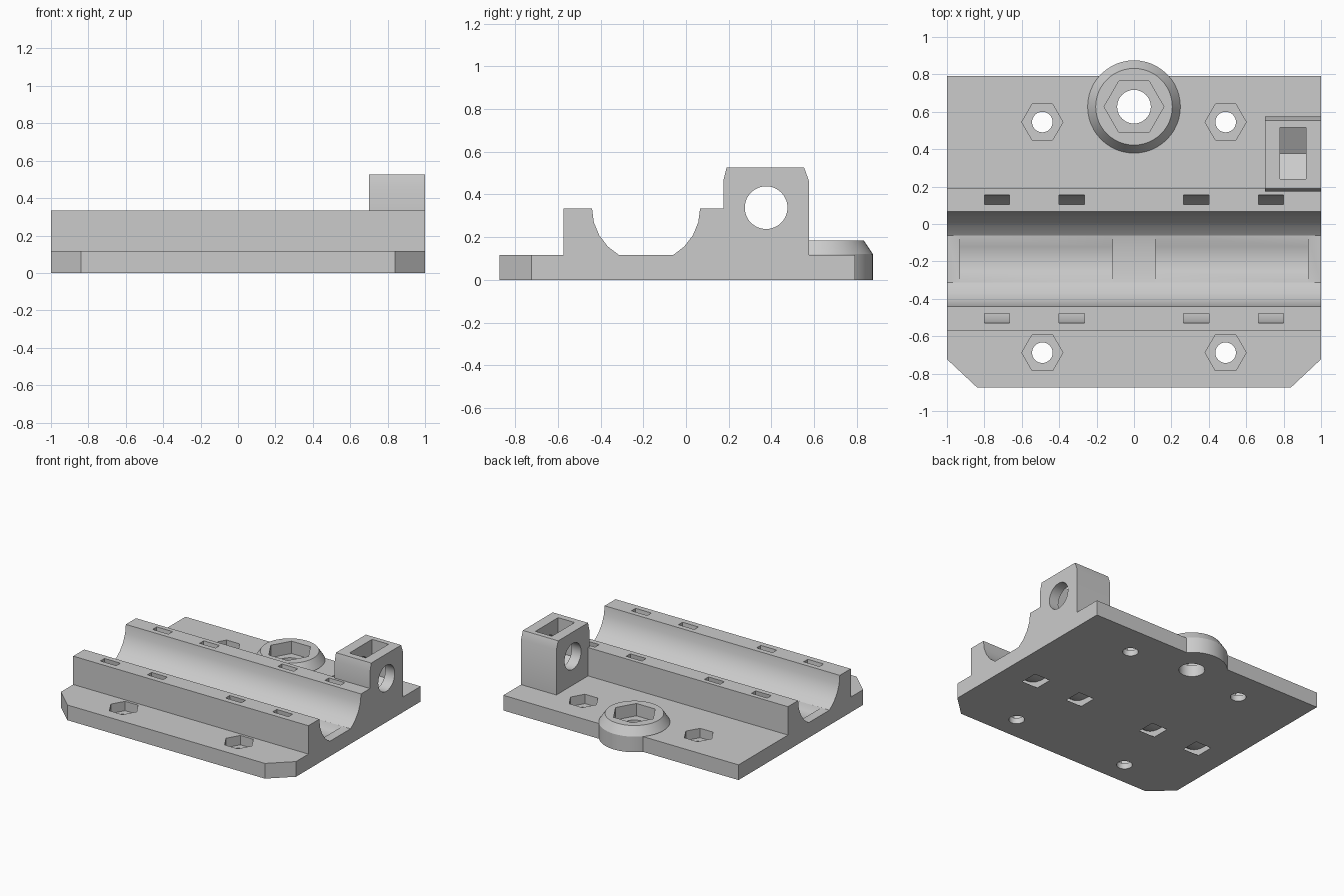
import bpy, bmesh
from math import cos, sin, radians

if "Cube" in bpy.data.objects:
    bpy.data.objects.remove(bpy.data.objects["Cube"], do_unlink=True)

PLATE, RAIL = 0.117, 0.335          # top heights of plate and rails
ROD_Y, ROD_R = -0.187, 0.253        # rod channel centre and radius


def arc(cy, cz, r, start, end, steps):
    angles = [radians(start + (end - start) * i / steps) for i in range(steps + 1)]
    return [(cy + r * cos(a), cz + r * sin(a)) for a in angles]


def circle(u, v, r, sides=48, turn=0):
    return arc(u, v, r, turn, turn + 360, sides)[:-1]


def rect(u0, u1, v0, v1):
    return [(u0, v0), (u1, v0), (u1, v1), (u0, v1)]


def loft(name, rings, axis):
    """Closed solid through matching outlines stacked along an axis."""
    bm = bmesh.new()
    loops = []
    for points, t in rings:
        loops.append([bm.verts.new((t, u, v) if axis == "x" else (u, v, t))
                      for u, v in points])
    bm.faces.new(loops[0][::-1])
    bm.faces.new(loops[-1])
    for low, high in zip(loops, loops[1:]):
        for i in range(len(low)):
            j = (i + 1) % len(low)
            bm.faces.new((low[i], low[j], high[j], high[i]))
    bmesh.ops.recalc_face_normals(bm, faces=bm.faces)
    mesh = bpy.data.meshes.new(name)
    bm.to_mesh(mesh)
    bm.free()
    obj = bpy.data.objects.new(name, mesh)
    bpy.context.scene.collection.objects.link(obj)
    return obj


def prism(name, points, axis, low, high):
    return loft(name, [(points, low), (points, high)], axis)


# Base plate and two rails in one long profile, with the rod channel between
channel = arc(ROD_Y, RAIL, ROD_R, 0, -60, 4) + arc(ROD_Y, RAIL, ROD_R, -120, -180, 4)
profile = [(-0.873, 0), (0.79, 0), (0.79, PLATE), (0.19, PLATE), (0.19, RAIL)]
profile += channel + [(-0.573, RAIL), (-0.573, PLATE), (-0.873, PLATE)]
carriage = prism("carriage", profile, "x", -1, 1)

parts, cutters = [], []

# Round boss at the back edge
parts.append(loft("boss", [(circle(0, 0.627, 0.248), 0),
                           (circle(0, 0.627, 0.248), 0.12),
                           (circle(0, 0.627, 0.205), 0.185)], "z"))
# Tensioner block
block = [(0.175, 0.05), (0.575, 0.05), (0.575, 0.465), (0.553, 0.525),
         (0.19, 0.525), (0.175, 0.465)]
parts.append(prism("tensioner_block", block, "x", 0.7, 1))

# Boss nut pocket and bolt hole
cutters.append(prism("boss_nut", circle(0, 0.627, 0.16, 6), "z", 0.09, 0.3))
cutters.append(prism("boss_hole", circle(0, 0.627, 0.09), "z", -0.1, 0.3))

# Tensioner cross hole and drop-in nut slot with a V floor
cutters.append(prism("tensioner_hole", circle(0.375, 0.338, 0.1), "x", 0.65, 1.1))
nut = arc(0.377, 0.338, 0.159, 210, 330, 2) + [(0.5147, 0.6), (0.2393, 0.6)]
cutters.append(prism("tensioner_nut", nut, "x", 0.78, 0.92))

# Cable tie channel: a U that wraps under the rod channel
tie = arc(ROD_Y, RAIL, 0.3425, 180, 360, 24)
tie = [(tie[0][0], 0.4)] + tie + [(tie[-1][0], 0.4)]
inner = arc(ROD_Y, RAIL, 0.2925, 360, 180, 24)
tie += [(inner[0][0], 0.4)] + inner + [(inner[-1][0], 0.4)]

# Bearing pocket sunk below the channel floor
pocket = arc(ROD_Y, RAIL, ROD_R - 0.0005, 240, 300, 4)
pocket += [(ROD_Y + 0.1, 0.2), (ROD_Y - 0.1, 0.2)]

for side in (-1, 1):
    def span(a, b):
        return sorted((side * a, side * b))

    cutters.append(prism("bearing_pocket", pocket, "x", *span(0.115, 0.93)))
    for a, b in ((0.265, 0.4), (0.665, 0.8)):
        cutters.append(prism("tie_channel", tie, "x", *span(a, b)))
    # Plate bolt holes with hexagonal nut pockets
    for y in (0.545, -0.688):
        cutters.append(prism("nut_pocket", circle(side * 0.49, y, 0.11, 6), "z", 0.045, 0.2))
        cutters.append(prism("bolt_hole", circle(side * 0.49, y, 0.055, 32), "z", -0.1, 0.2))
    # Clipped front corners
    corner = [(side * 0.84, -0.873), (side * 1, -0.723), (side * 1.2, -0.723),
              (side * 1.2, -1), (side * 0.84, -1)]
    cutters.append(prism("corner_clip", corner, "z", -0.1, 0.2))

# Join the parts and cut the openings
for operation, group in (("UNION", parts), ("DIFFERENCE", cutters)):
    for obj in group:
        obj.hide_render = True
        mod = carriage.modifiers.new(obj.name, "BOOLEAN")
        mod.operation = operation
        mod.solver = "EXACT"
        mod.object = obj

bpy.context.view_layer.update()
graph = bpy.context.evaluated_depsgraph_get()
solid = bpy.data.meshes.new_from_object(carriage.evaluated_get(graph))
carriage.modifiers.clear()
carriage.data = solid
for obj in parts + cutters:
    bpy.data.objects.remove(obj, do_unlink=True)

# Plain grey plastic
GREY = (0.6, 0.6, 0.6, 1)
mat = bpy.data.materials.new("grey_plastic")
mat.use_nodes = True
mat.diffuse_color = GREY
for node in mat.node_tree.nodes:
    if node.type == "BSDF_PRINCIPLED":
        node.inputs["Base Color"].default_value = GREY
solid.materials.clear()
solid.materials.append(mat)
for poly in solid.polygons:
    poly.material_index = 0

bpy.ops.object.select_all(action="DESELECT")
carriage.select_set(True)
bpy.context.view_layer.objects.active = carriage
bpy.ops.object.shade_smooth_by_angle(angle=radians(30))
